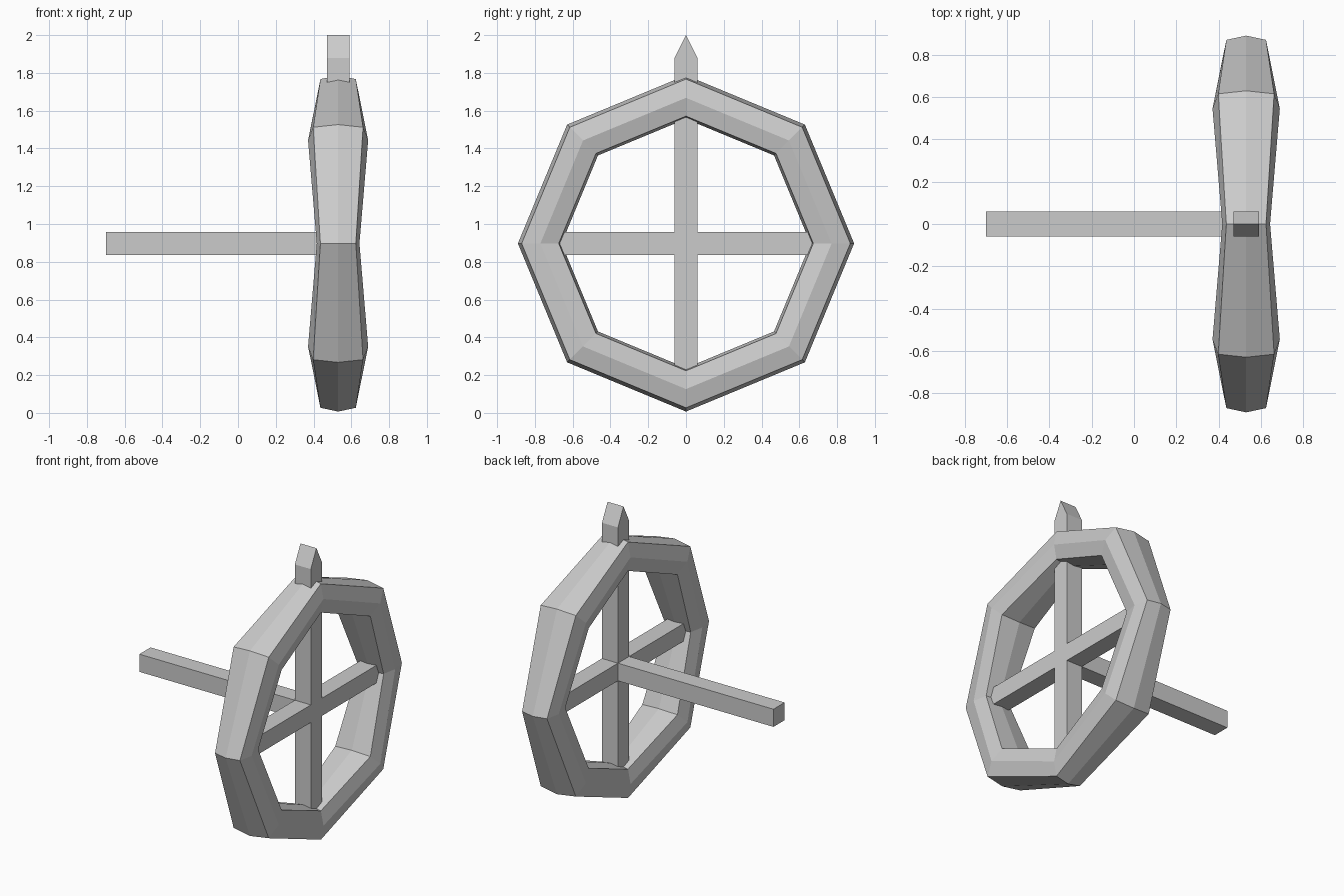
import bpy, bmesh
from math import sin, cos, pi

if "Cube" in bpy.data.objects:
    bpy.data.objects.remove(bpy.data.objects["Cube"])

CX, CZ, H = 0.53, 0.897, 0.06   # ring centre and half thickness of the bars


def finish(name, bm):
    bmesh.ops.recalc_face_normals(bm, faces=bm.faces)
    mesh = bpy.data.meshes.new(name)
    bm.to_mesh(mesh)
    bm.free()
    ob = bpy.data.objects.new(name, mesh)
    bpy.context.collection.objects.link(ob)
    return ob


def box(name, lo, hi):
    bm = bmesh.new()
    bmesh.ops.create_cube(bm, size=1)
    for v in bm.verts:
        v.co = [(a + b) / 2 + c * (b - a) for a, b, c in zip(lo, hi, v.co)]
    return finish(name, bm)


# Eight-sided ring, wider at the diagonal corners
section = [(0, 0.89), (0.132, 0.87), (0.159, 0.771), (0.132, 0.674),
           (0, 0.659), (-0.132, 0.674), (-0.159, 0.771), (-0.132, 0.87)]
bm = bmesh.new()
loops = []
for i in range(8):
    a = i * pi / 4
    w = 1.0 if i % 2 else 0.71
    loops.append([bm.verts.new((CX + x * w, r * cos(a), CZ + r * sin(a)))
                  for x, r in section])
for i in range(8):
    p, q = loops[i], loops[(i + 1) % 8]
    for j in range(8):
        k = (j + 1) % 8
        bm.faces.new((p[j], p[k], q[k], q[j]))
finish("ring", bm)

# Upright spoke ending in a ridged point above the ring
profile = [(-H, 0.13), (H, 0.13), (H, 1.88), (0, 2.0), (-H, 1.88)]
bm = bmesh.new()
face = bm.faces.new([bm.verts.new((CX - H, y, z)) for y, z in profile])
ext = bmesh.ops.extrude_face_region(bm, geom=[face])
bmesh.ops.translate(bm, vec=(2 * H, 0, 0),
                    verts=[g for g in ext["geom"] if isinstance(g, bmesh.types.BMVert)])
# Keep the starting cap so the bar is closed
if not face.is_valid or len(bm.faces) < 7:
    bmesh.ops.holes_fill(bm, edges=bm.edges, sides=5)
finish("upright_spoke", bm)

# Horizontal spoke and the long axle
box("cross_spoke", (CX - H, -0.74, CZ - H), (CX + H, 0.74, CZ + H))
box("axle", (-0.70, -H, CZ - H), (CX, H, CZ + H))
